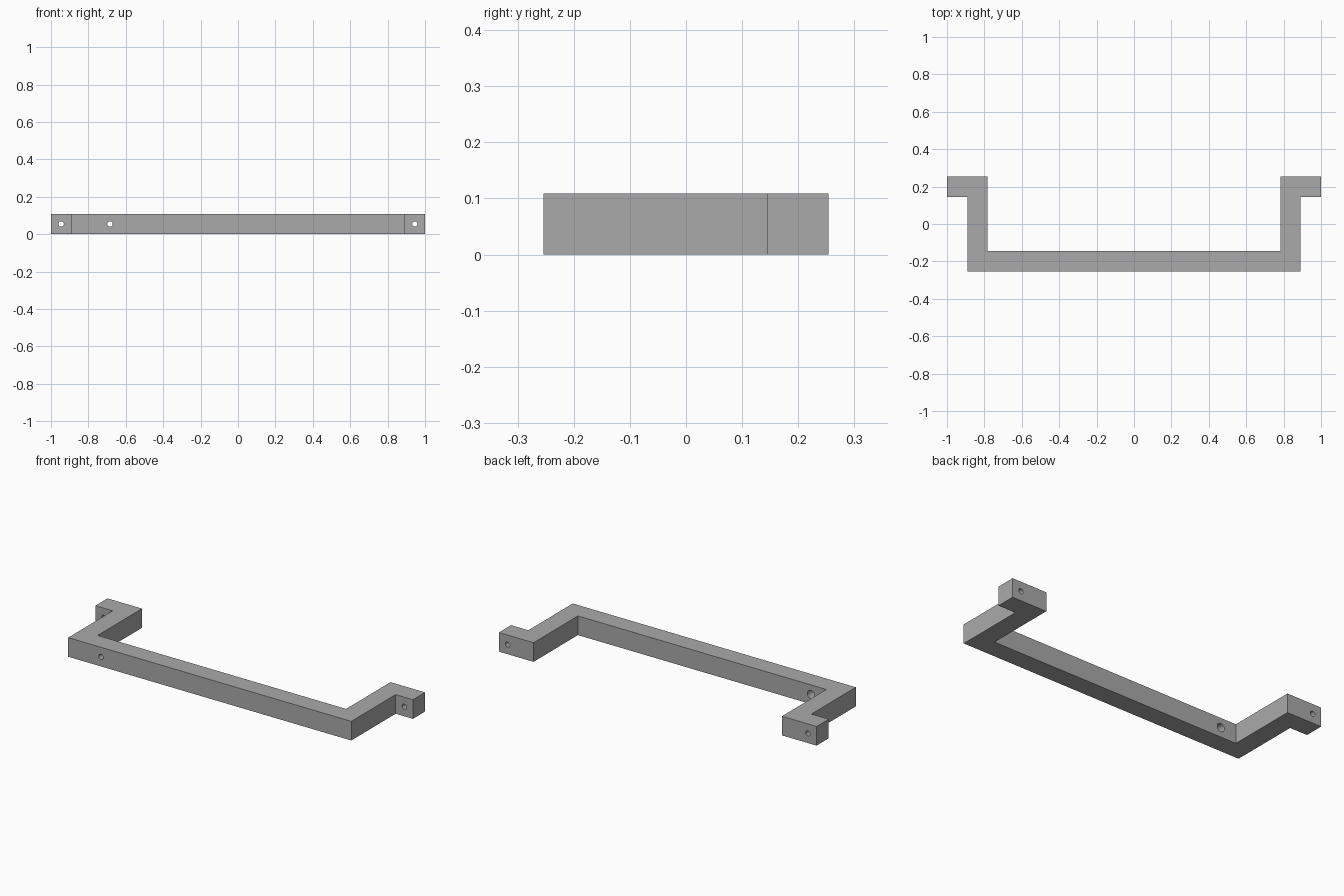
import bpy, bmesh
from math import radians

cube = bpy.data.objects.get("Cube")
if cube:
    bpy.data.objects.remove(cube, do_unlink=True)

T = 0.109          # square bar thickness
HALF_Y = 0.254     # half depth

grey = bpy.data.materials.new("grey_metal")
grey.use_nodes = True
GREY = (0.4, 0.4, 0.4, 1)
grey.diffuse_color = GREY
grey.node_tree.nodes["Principled BSDF"].inputs["Base Color"].default_value = GREY

# Handle: half outline mirrored in x, then extruded upward
half = [(1 - 2 * T, -HALF_Y + T), (1 - 2 * T, HALF_Y), (1, HALF_Y),
        (1, HALF_Y - T), (1 - T, HALF_Y - T), (1 - T, -HALF_Y)]
outline = half + [(-x, y) for x, y in reversed(half)]
bm = bmesh.new()
base = bm.faces.new([bm.verts.new((x, y, 0)) for x, y in outline])
top = bmesh.ops.extrude_face_region(bm, geom=[base])["geom"]
bmesh.ops.translate(bm, vec=(0, 0, T),
                    verts=[v for v in top if isinstance(v, bmesh.types.BMVert)])
bmesh.ops.recalc_face_normals(bm, faces=bm.faces)
mesh = bpy.data.meshes.new("handle")
bm.to_mesh(mesh)
bm.free()
mesh.materials.append(grey)
handle = bpy.data.objects.new("handle", mesh)
bpy.context.collection.objects.link(handle)


def drill(name, x, y0, y1, radius):
    """Cut a round hole along y through the handle."""
    bpy.ops.mesh.primitive_cylinder_add(
        vertices=32, radius=radius, depth=y1 - y0,
        location=(x, (y0 + y1) / 2, T / 2), rotation=(radians(90), 0, 0))
    cutter = bpy.context.object
    cutter.name = name
    cutter.data.materials.append(grey)
    cut = handle.modifiers.new(name, "BOOLEAN")
    cut.operation = "DIFFERENCE"
    cut.solver = "EXACT"
    cut.object = cutter
    bpy.context.view_layer.objects.active = handle
    bpy.ops.object.modifier_apply(modifier=name)
    bpy.data.objects.remove(cutter, do_unlink=True)


# Mounting holes in both feet
for side, x in (("left", 1), ("right", -1)):
    drill(side + "_mounting_hole", x * (1 - T / 2), HALF_Y - 2 * T, HALF_Y + T, 0.0145)

# Stepped hole in the grip, wider at the back
drill("grip_hole", -0.685, -HALF_Y - T, -HALF_Y + 2 * T, 0.0145)
drill("grip_counterbore", -0.685, -HALF_Y + T / 2, -HALF_Y + 2 * T, 0.023)

# Smooth hole walls, sharp bar edges
bpy.ops.object.select_all(action="DESELECT")
handle.select_set(True)
bpy.context.view_layer.objects.active = handle
bpy.ops.object.shade_smooth_by_angle(angle=radians(30))
